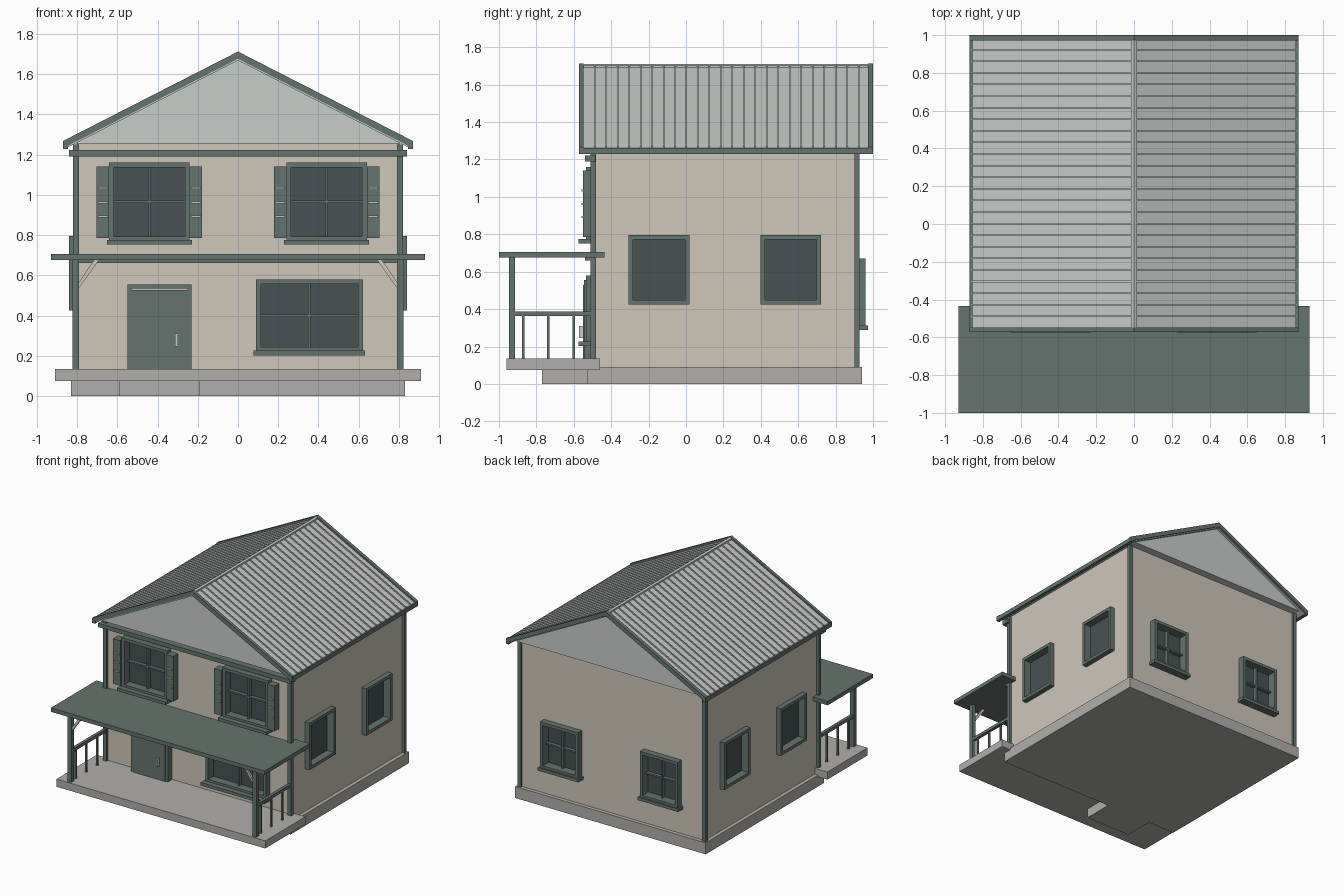
import bpy, bmesh

if "Cube" in bpy.data.objects:
    bpy.data.objects.remove(bpy.data.objects["Cube"])


def mat(name, r, g, b):
    m = bpy.data.materials.new(name)
    m.diffuse_color = (r, g, b, 1)
    m.use_nodes = True
    m.node_tree.nodes["Principled BSDF"].inputs["Base Color"].default_value = m.diffuse_color
    return m


TRIM = mat("green_trim", 0.13, 0.175, 0.155)
WALL = mat("cream_siding", 0.62, 0.57, 0.49)
GLASS = mat("dark_glass", 0.065, 0.085, 0.09)
ROOF = mat("metal_roof", 0.58, 0.61, 0.59)
STONE = mat("stone", 0.44, 0.43, 0.40)


def finish(name, bm, material):
    bmesh.ops.recalc_face_normals(bm, faces=bm.faces)
    me = bpy.data.meshes.new(name)
    bm.to_mesh(me)
    bm.free()
    me.materials.append(material)
    ob = bpy.data.objects.new(name, me)
    bpy.context.collection.objects.link(ob)
    return ob


def boxes(name, material, items):
    """One object from boxes given as (x0, x1, y0, y1, z0, z1)."""
    bm = bmesh.new()
    for x0, x1, y0, y1, z0, z1 in items:
        vs = bmesh.ops.create_cube(bm, size=1)["verts"]
        for v in vs:
            v.co = (x1 if v.co.x > 0 else x0, y1 if v.co.y > 0 else y0, z1 if v.co.z > 0 else z0)
    return finish(name, bm, material)


def extrude(name, material, profile, spans):
    """Extrude an x-z profile along y over each (y0, y1) span."""
    bm = bmesh.new()
    for y0, y1 in spans:
        f = bm.faces.new([bm.verts.new((x, y0, z)) for x, z in profile])
        g = bmesh.ops.extrude_face_region(bm, geom=[f])["geom"]
        bmesh.ops.translate(bm, vec=(0, y1 - y0, 0), verts=[v for v in g if isinstance(v, bmesh.types.BMVert)])
    return finish(name, bm, material)


def place(side, u0, u1, d0, d1, z0, z1):
    """Map a box (along wall, outward, up) to a house side."""
    return {"front": (u0, u1, -d1, -d0, z0, z1), "back": (u0, u1, d0, d1, z0, z1),
            "right": (d0, d1, u0, u1, z0, z1), "left": (-d1, -d0, u0, u1, z0, z1)}[side]


FACE = {"front": 0.49, "back": 0.91, "right": 0.80, "left": 0.80}
OUT = {"front": 0.535, "back": 0.96, "right": 0.84, "left": 0.84}
pockets = []


def window(name, side, c, w, z0, z1, sill=True, bars=True):
    a, b, d, o, t = c - w / 2, c + w / 2, FACE[side], OUT[side], 0.024
    inner = d - 0.05
    pockets.append(place(side, a + 0.01, b - 0.01, inner, d + 0.1, z0 + 0.01, z1 - 0.01))
    parts = [(a, a + t, inner, o, z0, z1), (b - t, b, inner, o, z0, z1),
             (a + t, b - t, inner, o, z0, z0 + t), (a + t, b - t, inner, o, z1 - t, z1)]
    if sill:
        parts.append((a - 0.012, b + 0.012, d, o + (0.04 if side == "front" else 0.012), z0 - 0.018, z0 + 0.006))
    if bars:
        zm = (z0 + z1) / 2
        parts += [(c - 0.006, c + 0.006, d - 0.03, d + 0.01, z0 + t, z1 - t),
                  (a + t, b - t, d - 0.03, d + 0.008, zm - 0.006, zm + 0.006)]
    boxes(name + "_frame", TRIM, [place(side, *p) for p in parts])
    boxes(name + "_glass", GLASS, [place(side, a + 0.012, b - 0.012, inner, d - 0.02, z0 + 0.012, z1 - 0.012)])


# Windows on all four sides
for s, tag in ((-1, "left"), (1, "right")):
    window("upper_window_" + tag, "front", s * 0.44, 0.40, 0.77, 1.16)
    window("back_window_" + tag, "back", s * 0.435, 0.33, 0.305, 0.67)
    for c, part in ((-0.145, "front"), (0.56, "rear")):
        window(f"{tag}_side_{part}_window", tag, c, 0.325, 0.425, 0.795, sill=False, bars=False)
    # Shutters with slats
    sh, sl = [], []
    for k in (-1, 1):
        c = s * 0.44 + k * 0.231
        sh.append((c - 0.031, c + 0.031, -0.55, -0.49, 0.785, 1.14))
        sl += [(c - 0.025, c + 0.025, -0.558, -0.545, z - 0.005, z + 0.005) for z in (0.893, 0.962, 1.035)]
    boxes("shutters_" + tag, TRIM, sh)
    boxes("shutter_slats_" + tag, ROOF, sl)
window("lower_window", "front", 0.355, 0.53, 0.22, 0.58)

# House body with window recesses
body = boxes("walls", WALL, [(-0.80, 0.80, -0.49, 0.91, 0.08, 1.265)])
cutter = boxes("window_cutter", WALL, pockets)
cutter.hide_render = True
mod = body.modifiers.new("recesses", "BOOLEAN")
mod.operation, mod.solver, mod.object = "DIFFERENCE", "EXACT", cutter
bpy.context.view_layer.objects.active = body
bpy.ops.object.modifier_apply(modifier=mod.name)
bpy.data.objects.remove(cutter)

# Foundation, porch floor and steps
boxes("foundation", STONE, [(-0.83, 0.83, -0.53, 0.94, 0, 0.09)])
boxes("porch_floor", STONE, [(-0.91, 0.91, -0.96, -0.46, 0.075, 0.135)])
boxes("step", STONE, [(-0.59, -0.19, -0.77, -0.53, 0, 0.076)])

# Corner boards and front trim bands
boxes("corner_boards", TRIM, [(min(x, x + s * 0.03), max(x, x + s * 0.03), y, y + 0.028, 0.09, 1.25)
                              for s, x in ((-1, -0.79), (1, 0.79)) for y in (-0.51, 0.9)])
boxes("front_band", TRIM, [(-0.84, 0.84, -0.54, -0.485, 1.19, 1.222)])
boxes("porch_ledger", TRIM, [(-0.82, 0.82, -0.54, -0.485, 0.66, 0.68)])

# Door
boxes("door_frame", TRIM, [(-0.55, -0.53, -0.545, -0.485, 0.135, 0.555), (-0.25, -0.23, -0.545, -0.485, 0.135, 0.555),
                           (-0.53, -0.25, -0.545, -0.485, 0.535, 0.555)])
boxes("door", TRIM, [(-0.53, -0.25, -0.55, -0.485, 0.135, 0.528)])
boxes("door_handle", ROOF, [(-0.312, -0.299, -0.572, -0.545, 0.245, 0.31)])

# Porch roof, posts, railings and braces
boxes("porch_roof", TRIM, [(-0.93, 0.93, -1.0, -0.435, 0.675, 0.706)])
boxes("porch_posts", TRIM, [(c - 0.016, c + 0.016, -0.946, -0.914, 0.13, 0.68) for c in (-0.806, 0.806)])
rails = []
for c in (-0.806, 0.806):
    rails.append((c - 0.012, c + 0.012, -0.92, -0.50, 0.362, 0.386))
    rails += [(c - 0.007, c + 0.007, y - 0.007, y + 0.007, 0.13, 0.37) for y in (-0.87, -0.737, -0.6)]
boxes("porch_railings", TRIM, rails)
for s, tag in ((-1, "left"), (1, "right")):
    extrude("porch_brace_" + tag, WALL, [(s * 0.795, 0.53), (s * 0.795, 0.56), (s * 0.715, 0.677), (s * 0.69, 0.677)],
            [(-0.938, -0.922)])


def chevron(hx, top, slope, t):
    """Gable-shaped strip with vertical thickness t."""
    e = top - hx * slope
    return [(-hx, e), (0, top), (hx, e), (hx, e - t), (0, top - t), (-hx, e - t)]


# Gable block, roof sheets, seams, ridge cap and edge boards
extrude("gable", ROOF, [(-0.84, 1.255), (0.84, 1.255), (0, 1.683)], [(-0.55, 0.972)])
extrude("roof", ROOF, chevron(0.86, 1.698, 0.511, 0.03), [(-0.565, 0.99)])
extrude("roof_seams", ROOF, chevron(0.86, 1.708, 0.511, 0.015),
        [(y - 0.004, y + 0.004) for y in (-0.55 + 0.0614 * i for i in range(1, 25))])
extrude("ridge_cap", ROOF, chevron(0.014, 1.71, 0.511, 0.015), [(-0.56, 0.98)])
extrude("barge_boards", TRIM, chevron(0.87, 1.712, 0.511, 0.036), [(-0.572, -0.548), (0.972, 1.0)])
boxes("eave_boards", TRIM, [(-0.87, -0.845, -0.572, 1.0, 1.228, 1.262), (0.845, 0.87, -0.572, 1.0, 1.228, 1.262)])
